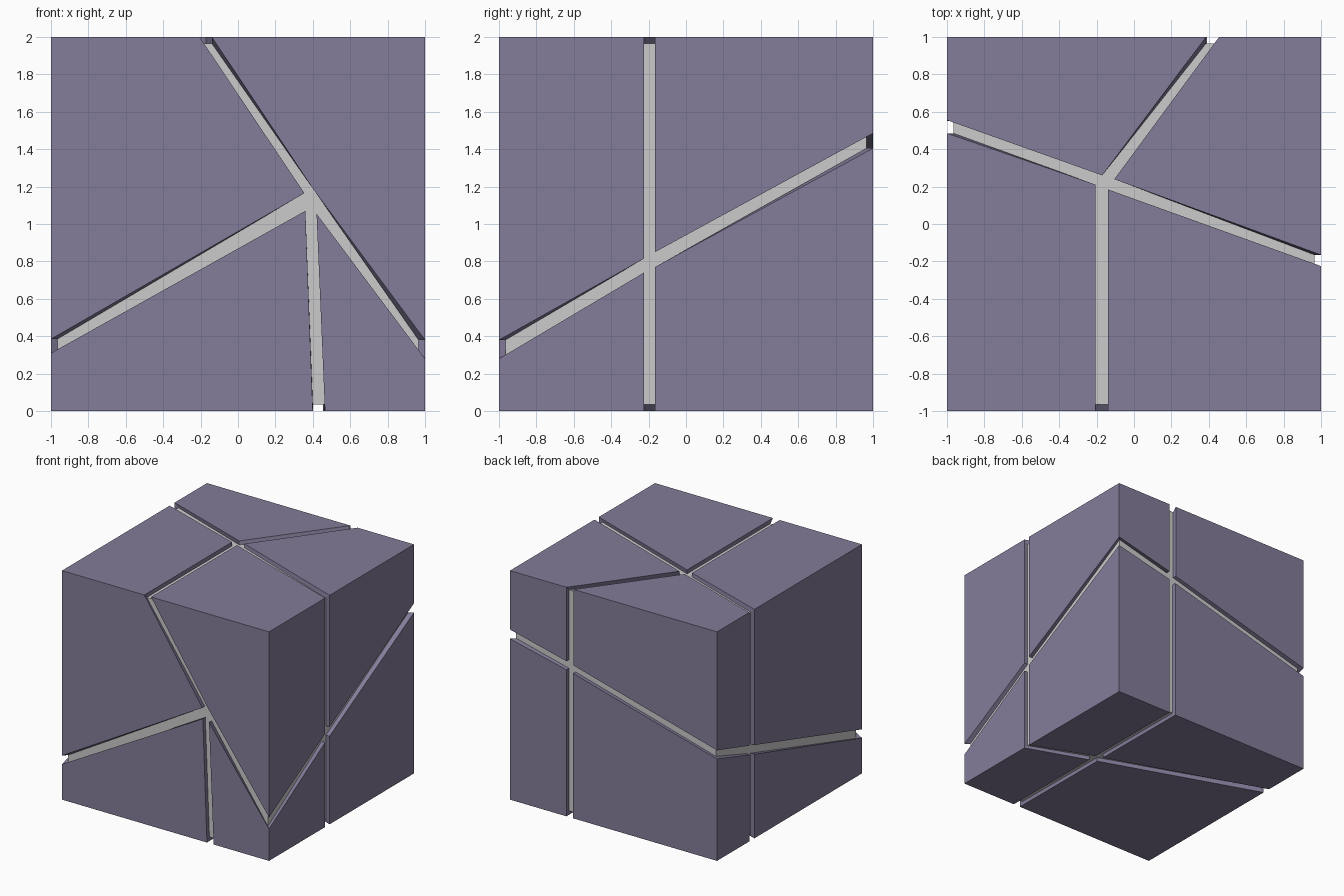
import bpy, bmesh
from itertools import product

if "Cube" in bpy.data.objects:
    bpy.data.objects.remove(bpy.data.objects["Cube"])

DEPTH = 0.035            # thickness of the shell plates
LO, HI = (-1, -1, 0), (1, 1, 2)

# Groove limits on each cube edge: axis -> {signs of the other two axes: (low, high)}
EDGES = {
    0: {(-1, -1): (.40, .465), (-1, 1): (-.205, -.14), (1, -1): (.39, .455), (1, 1): (.385, .455)},
    1: {(-1, -1): (.485, .555), (-1, 1): (.485, .555), (1, -1): (-.225, -.165), (1, 1): (-.225, -.165)},
    2: {(-1, -1): (.31, .385), (1, -1): (.28, .38), (-1, 1): (.89, .965), (1, 1): (1.405, 1.485)},
}
# Plate corners at each face's groove crossing, in order (--, +-, -+, ++)
FACES = {
    (0, -1): ((.485, .735), (.55, .755), (.485, .815), (.55, .835)),
    (0, 1): ((-.225, .74), (-.165, .77), (-.225, .815), (-.165, .85)),
    (1, -1): ((.36, 1.07), (.42, 1.055), (.355, 1.165), (.40, 1.19)),
    (1, 1): ((.39, 1.265), (.455, 1.28), (.385, 1.335), (.455, 1.355)),
    (2, -1): ((.395, -.005), (.46, -.03), (.395, .07), (.46, .05)),
    (2, 1): ((-.205, .21), (-.14, .185), (-.17, .26), (-.105, .24)),
}

plate_mat = bpy.data.materials.new("plum")
plate_mat.diffuse_color = (.23, .20, .32, 1)
plate_mat.use_nodes = True
plate_mat.node_tree.nodes["Principled BSDF"].inputs["Base Color"].default_value = plate_mat.diffuse_color


def finish(bm, name, mat=None):
    bmesh.ops.recalc_face_normals(bm, faces=bm.faces)
    me = bpy.data.meshes.new(name)
    bm.to_mesh(me)
    bm.free()
    ob = bpy.data.objects.new(name, me)
    bpy.context.collection.objects.link(ob)
    if mat:
        me.materials.append(mat)
    return ob


def corner_plate(s, name):
    """Three-sided plate wrapped round one cube corner, s = corner signs."""
    corner = [HI[i] if s[i] > 0 else LO[i] for i in range(3)]
    pts = {"corner": corner}
    for a in range(3):
        b, c = [i for i in range(3) if i != a]
        p = corner[:]
        p[a] = EDGES[a][s[b], s[c]][s[a] > 0]
        pts["edge", a] = p
        q = corner[:]
        q[b], q[c] = FACES[a, s[a]][(s[b] > 0) + 2 * (s[c] > 0)]
        pts["face", a] = q

    bm = bmesh.new()
    outer = {k: bm.verts.new(p) for k, p in pts.items()}
    inner = {k: bm.verts.new([min(max(p[i], LO[i] + DEPTH), HI[i] - DEPTH) for i in range(3)])
             for k, p in pts.items()}
    for a in range(3):
        b, c = [i for i in range(3) if i != a]
        loop = ["corner", ("edge", b), ("face", a), ("edge", c)]
        for layer in (outer, inner):
            bm.faces.new([layer[k] for k in loop])
        # groove walls
        for k, l in ((loop[1], loop[2]), (loop[2], loop[3])):
            bm.faces.new((outer[k], outer[l], inner[l], inner[k]))
    finish(bm, name, plate_mat)


# Eight outer plates
for s in product((-1, 1), repeat=3):
    corner_plate(s, "plate_%s_%s_%s" % ("right" if s[0] > 0 else "left",
                                        "back" if s[1] > 0 else "front",
                                        "top" if s[2] > 0 else "bottom"))

# Grey core seen at the bottom of the grooves
bm = bmesh.new()
bmesh.ops.create_cube(bm, size=2 - 2 * DEPTH)
finish(bm, "core").location.z = 1
